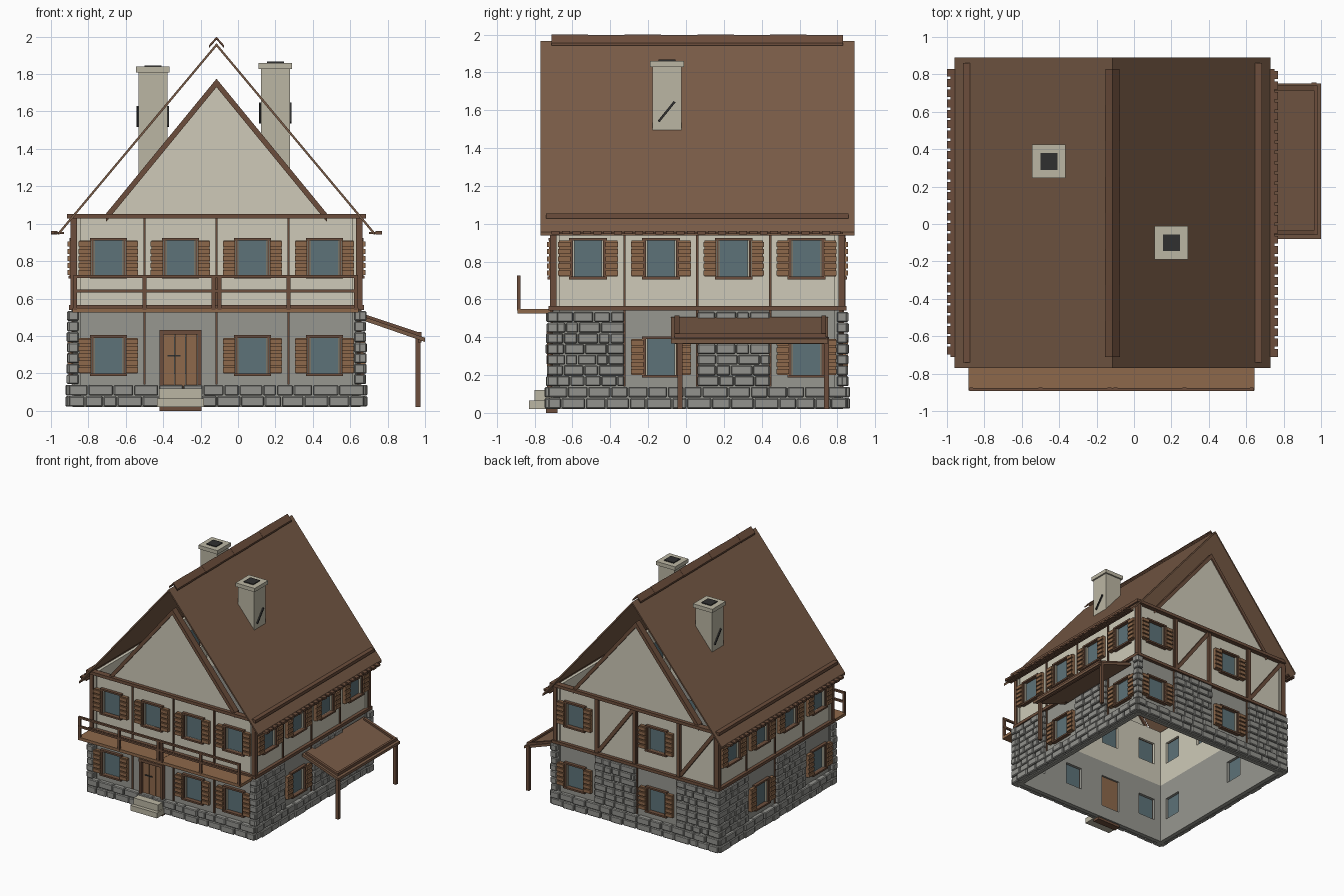
import bpy, bmesh, random
from math import radians, atan2, hypot
from mathutils import Matrix, Vector

if "Cube" in bpy.data.objects:
    bpy.data.objects.remove(bpy.data.objects["Cube"])

random.seed(4)
CX, CY, H, BAY = -0.115, 0.06, 0.77, 0.385   # house centre, half width, bay width


def mat(name, r, g, b):
    m = bpy.data.materials.new(name)
    m.diffuse_color = (r, g, b, 1)
    m.use_nodes = True
    m.node_tree.nodes["Principled BSDF"].inputs["Base Color"].default_value = m.diffuse_color
    return m


CREAM = mat("plaster", 0.62, 0.59, 0.48)
GREY = mat("grey_render", 0.31, 0.31, 0.28)
STONE = mat("stone", 0.29, 0.29, 0.27)
PALE = mat("pale_stone", 0.5, 0.47, 0.37)
WOOD = mat("dark_wood", 0.15, 0.076, 0.045)
PLANK = mat("light_wood", 0.27, 0.14, 0.07)
ROOF = mat("roof_brown", 0.19, 0.105, 0.062)
GLASS = mat("glass", 0.11, 0.17, 0.19)
IRON = mat("iron", 0.03, 0.03, 0.03)
parts = {}


def part(name, material):
    return parts.setdefault(name, (bmesh.new(), material))[0]


def box(name, m, x0, x1, y0, y1, z0, z1, M=Matrix()):
    c = Matrix.Translation(((x0 + x1) / 2, (y0 + y1) / 2, (z0 + z1) / 2))
    s = Matrix.Diagonal((abs(x1 - x0), abs(y1 - y0), abs(z1 - z0), 1))
    bmesh.ops.create_cube(part(name, m), size=1, matrix=M @ c @ s)


def prism(name, m, profile, y0, y1):
    """Extrude an (x, z) profile along y."""
    bm = part(name, m)
    f = bm.faces.new([bm.verts.new((x, y0, z)) for x, z in profile])
    r = bmesh.ops.extrude_face_region(bm, geom=[f])
    bmesh.ops.translate(bm, vec=(0, y1 - y0, 0),
                        verts=[v for v in r["geom"] if isinstance(v, bmesh.types.BMVert)])


def chevron(name, m, half, top, base, t, y0, y1):
    prism(name, m, [(CX - half, base), (CX, top), (CX + half, base),
                    (CX + half, base - t), (CX, top - t), (CX - half, base - t)], y0, y1)


def side(k):
    """Local frame of a wall: x along the wall, -y outward, origin on the house axis."""
    return Matrix.Translation((CX, CY, 0)) @ Matrix.Rotation(radians(90 * k), 4, 'Z')


def beam(name, m, M, u0, z0, u1, z1, y0, y1, w):
    """Diagonal bar in a wall plane."""
    R = M @ Matrix.Translation(((u0 + u1) / 2, 0, (z0 + z1) / 2)) @ \
        Matrix.Rotation(-atan2(z1 - z0, u1 - u0), 4, 'Y')
    L = hypot(u1 - u0, z1 - z0) / 2
    box(name, m, -L, L, y0, y1, -w / 2, w / 2, R)


def stones(name, M, u0, u1, z0, z1, rows, wmin, wmax, depth):
    h = (z1 - z0) / rows
    for r in range(rows):
        u = u0
        while u < u1 - 0.001:
            w = random.uniform(wmin, wmax)
            if u + w > u1 - wmin * 0.6:
                w = u1 - u
            d = depth - random.uniform(0, 0.012)
            box(name, STONE, u + 0.002, u + w - 0.002, -H - d, -H + 0.01,
                z0 + r * h + 0.002, z0 + (r + 1) * h - 0.002, M)
            u += w


def opening(name, m, M, u, a, z0, z1, b0, b1):
    """Wall panel of one bay with a rectangular hole."""
    l, r, o, i = u - BAY / 2, u + BAY / 2, -H + 0.01, -H + 0.045
    box(name, m, l, u - a, o, i, z0, z1, M)
    box(name, m, u + a, r, o, i, z0, z1, M)
    box(name, m, u - a, u + a, o, i, b1, z1, M)
    if b0 > z0:
        box(name, m, u - a, u + a, o, i, z0, b0, M)


def window(M, u, b):
    t, a = b + 0.19, 0.08
    box("window_glass", GLASS, u - a, u + a, -H + 0.015, -H + 0.022, b, t, M)
    for s in (-1, 1):
        box("window_frames", WOOD, u + s * a, u + s * (a + 0.012), -H - 0.012, -H + 0.03, b, t, M)
        box("window_casements", PALE, u + s * (a - 0.008), u + s * a, -H, -H + 0.02, b, t, M)
        # louvred shutters
        x0, x1 = u + s * 0.093, u + s * 0.155
        box("shutters", PLANK, x0, x1, -H - 0.015, -H + 0.01, b, t, M)
        for i in range(5):
            z = b + 0.005 + i * 0.038
            box("shutter_slats", PLANK, x0, x1 + s * 0.004, -H - 0.026, -H - 0.01, z, z + 0.027, M)
    box("window_frames", WOOD, u - 0.1, u + 0.1, -H - 0.016, -H + 0.03, t, t + 0.014, M)
    box("window_frames", WOOD, u - 0.1, u + 0.1, -H - 0.022, -H + 0.03, b - 0.014, b, M)


# walls: W window, D door, S stone, X timber brace
LOWER = ["WDWW", "SWSW", "WSWS", "SWSW"]
UPPER = ["WWWW", "WWWW", "WXWX", "WWWW"]
for k in range(4):
    M = side(k)
    for i in range(4):
        u = -H + BAY * (i + 0.5)
        l, r = u - BAY / 2, u + BAY / 2
        kind = LOWER[k][i]
        if kind == "W":
            opening("lower_wall", GREY, M, u, 0.08, 0.02, 0.54, 0.2, 0.39)
            window(M, u, 0.2)
        elif kind == "D":
            opening("lower_wall", GREY, M, u, 0.09, 0.02, 0.54, 0.13, 0.41)
            for j in range(3):
                box("door", PLANK, u - 0.09 + j * 0.06, u - 0.032 + j * 0.06, -H, -H + 0.03, 0.12, 0.41, M)
            for s in (-1, 1):
                box("door_frame", WOOD, u + s * 0.09, u + s * 0.112, -H - 0.025, -H + 0.03, 0.12, 0.43, M)
            box("door_frame", WOOD, u - 0.112, u + 0.112, -H - 0.028, -H + 0.03, 0.408, 0.432, M)
            box("door_latch", IRON, u - 0.07, u + 0.0, -H - 0.008, -H, 0.29, 0.298, M)
            box("door_steps", PALE, u - 0.115, u + 0.115, -H - 0.09, -H, 0.065, 0.12, M)
            box("door_steps", PALE, u - 0.125, u + 0.125, -H - 0.12, -H, 0.02, 0.065, M)
            box("door_sill", WOOD, u - 0.112, u + 0.112, -H - 0.03, -H + 0.03, 0, 0.022, M)
        else:
            box("lower_wall", GREY, l, r, -H + 0.01, -H + 0.045, 0.02, 0.54, M)
            stones("stone_walls", M, l, r, 0.14, 0.535, 7, 0.06, 0.12, 0.03)
        if UPPER[k][i] == "W":
            opening("upper_wall", CREAM, M, u, 0.08, 0.54, 1.04, 0.72, 0.91)
            window(M, u, 0.72)
        else:
            box("upper_wall", CREAM, l, r, -H + 0.01, -H + 0.045, 0.54, 1.04, M)
            for x in (l + 0.015, r - 0.015):
                box("wall_braces", WOOD, x - 0.015, x + 0.015, -H - 0.012, -H + 0.01, 0.56, 1.03, M)
            beam("wall_braces", WOOD, M, l + 0.03, 0.58, r - 0.03, 1.02, -H - 0.01, -H + 0.01, 0.03)
        # thin posts at the bay edges
        box("wall_posts", WOOD, l - 0.006, l + 0.006, -H, -H + 0.02, 0.14, 1.03, M)
    # plinth, quoins and horizontal beams
    stones("plinth_stones", M, -H - 0.02, H + 0.02, 0.02, 0.14, 2, 0.07, 0.14, 0.038)
    for s in (-1, 1):
        a, b = sorted((s * (H - 0.035), s * (H + 0.025)))
        stones("corner_stones", M, a, b, 0.14, 0.535, 7, 0.08, 0.1, 0.034)
    box("floor_beams", WOOD, -H - 0.015, H + 0.015, -H - 0.018, -H + 0.03, 0.54, 0.565, M)
    box("eave_beams", WOOD, -H - 0.03, H + 0.03, -H - 0.03, -H + 0.02, 1.027, 1.053, M)
    box("corner_posts", WOOD, -H - 0.01, -H + 0.025, -H - 0.01, -H + 0.025, 0.55, 1.04, M)

# balcony on the front
F = side(0)
for i in range(2):
    box("balcony_floor", PLANK, -H + i * 0.766, -0.006 + i * 0.766, -0.95, -H, 0.525, 0.55, F)
for x in (-0.755, -0.385, -0.016, 0.016, 0.385, 0.745):
    box("balcony_posts", WOOD, x - 0.01, x + 0.01, -0.953, -0.935, 0.54, 0.72, F)
for z in (0.632, 0.71):
    box("balcony_rails", WOOD, -0.765, 0.757, -0.954, -0.936, z, z + 0.016, F)

# gables front and back
for y in (-H, H - 0.03):
    prism("gable_walls", CREAM, [(CX - 0.575, 1.05), (CX + 0.575, 1.05), (CX, 1.755)],
          CY + y, CY + y + 0.03)
    chevron("gable_trim", WOOD, 0.59, 1.775, 1.085 - 0.03, 0.045, CY + y - 0.012, CY + y + 0.042)

# main roof, ridge cap and eave tiles
chevron("roof", ROOF, 0.845, 1.965, 0.955, 0.018, -0.77, 0.89)
for i in range(8):
    y = -0.71 + i * 0.1925
    chevron("ridge_cap", WOOD, 0.04 - 0.002 * (i % 2), 2.0 - 0.002 * (i % 2), 1.955, 0.014, y, y + 0.1925)
for k in (1, 3):
    M = side(k)
    box("eave_gutter", WOOD, -H, H, -0.865, -0.815, 0.945, 0.957, M)
    for i in range(28):
        u = -H + i * 0.055
        box("eave_tiles", WOOD, u, u + 0.042, -0.884, -0.85, 0.942 + 0.004 * (i % 2), 0.962, M)

# chimneys with flue and iron braces
for x, y, t in ((-0.455, 0.335, 1.845), (0.2, -0.1, 1.865)):
    w = 0.077
    box("chimney_stacks", PALE, x - w, x + w, y - w, y + w, 1.25, t - 0.03, )
    box("chimney_caps", PALE, x - 0.09, x + 0.09, y - 0.09, y + 0.09, t - 0.037, t - 0.005)
    box("chimney_flues", IRON, x - 0.045, x + 0.045, y - 0.045, y + 0.045, t - 0.02, t + 0.002)
    for k in (1, 3):
        M = Matrix.Translation((x, y, 0)) @ Matrix.Rotation(radians(90 * k), 4, 'Z')
        beam("chimney_braces", IRON, M, -0.045, t - 0.325, 0.04, t - 0.22, -w - 0.01, -w + 0.005, 0.012)

# lean-to canopy on the right
prism("canopy_roof", ROOF, [(0.66, 0.508), (1.0, 0.39), (1.0, 0.368), (0.66, 0.486)], -0.08, 0.75)
for y in (-0.06, 0.715):
    prism("canopy_edges", WOOD, [(0.68, 0.515), (0.98, 0.415), (0.98, 0.38), (0.68, 0.478)], y, y + 0.025)
    box("canopy_posts", WOOD, 0.95, 0.977, y + 0.015, y + 0.042, 0.02, 0.4)
box("canopy_edges", WOOD, 0.962, 0.982, -0.06, 0.74, 0.365, 0.42)

for name, (bm, m) in parts.items():
    bmesh.ops.recalc_face_normals(bm, faces=bm.faces)
    me = bpy.data.meshes.new(name)
    bm.to_mesh(me)
    bm.free()
    me.materials.append(m)
    ob = bpy.data.objects.new(name, me)
    bpy.context.collection.objects.link(ob)
    if "stones" in name or name == "stone_walls":
        bv = ob.modifiers.new("Bevel", 'BEVEL')
        bv.width, bv.segments = 0.006, 1
